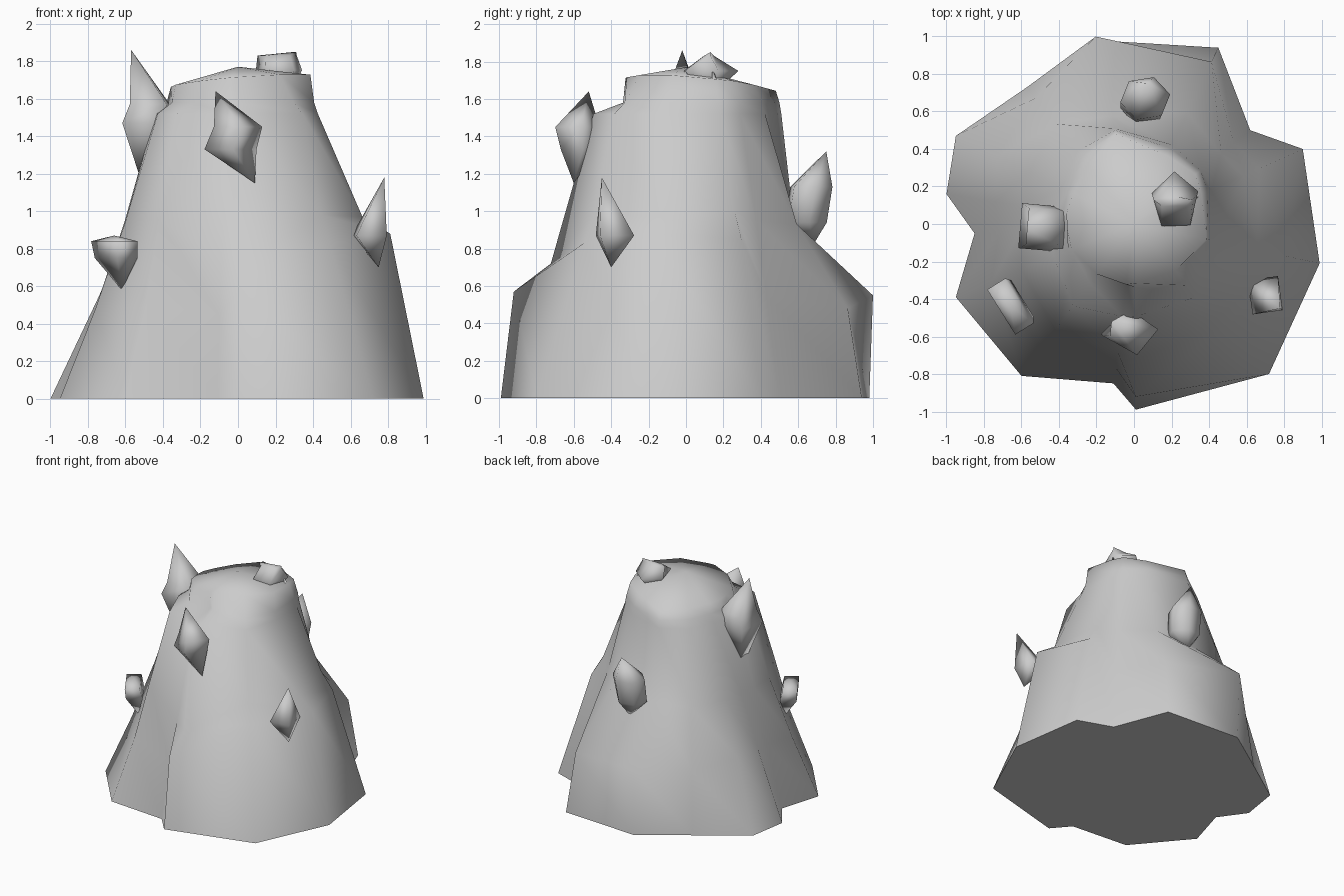
import bpy, bmesh
from math import cos, sin, pi, radians
from mathutils import Vector

cube = bpy.data.objects.get("Cube")
if cube:
    bpy.data.objects.remove(cube)

# single stone colour
stone = bpy.data.materials.new("stone_grey")
stone.use_nodes = True
stone.diffuse_color = (0.6, 0.6, 0.6, 1)
stone.node_tree.nodes["Principled BSDF"].inputs["Base Color"].default_value = (0.6, 0.6, 0.6, 1)


def finish(name, bm, angle):
    """Turn a bmesh into a named, smooth-shaded object."""
    bmesh.ops.recalc_face_normals(bm, faces=bm.faces)
    mesh = bpy.data.meshes.new(name)
    bm.to_mesh(mesh)
    bm.free()
    mesh.materials.append(stone)
    obj = bpy.data.objects.new(name, mesh)
    bpy.context.collection.objects.link(obj)
    bpy.ops.object.select_all(action='DESELECT')
    obj.select_set(True)
    bpy.context.view_layer.objects.active = obj
    bpy.ops.object.shade_smooth_by_angle(angle=radians(angle))


def skin(bm, rings):
    """Bridge successive vertex rings with quads."""
    for low, high in zip(rings, rings[1:]):
        n = len(low)
        for i in range(n):
            j = (i + 1) % n
            bm.faces.new((low[i], low[j], high[j], high[i]))


def fan(bm, ring, tip):
    point = bm.verts.new(tip)
    for i, v in enumerate(ring):
        bm.faces.new((v, ring[(i + 1) % len(ring)], point))


# mound columns: foot x, y, then (scale, height) of shoulder and neck,
# then scale of the ledge, of the ledge's inner edge and of the rim
columns = [
    (-.20, .98, 1.02, .55, .59, .93, .52, .51, .49),
    (.45, .94, .92, .48, .63, .93, .45, .43, .39),
    (.62, .50, .86, .55, .75, .95, .58, .57, .53),
    (.90, .40, .74, .85, .65, 1.0, .46, .44, .40),
    (.99, -.21, .82, .88, .67, .97, .43, .41, .39),
    (.72, -.80, .68, .83, .62, .98, .48, .41, .31),
    (.01, -.99, .93, .57, .73, .72, .50, .34, .32),
    (-.11, -.85, .90, .45, .80, .75, .58, .36, .38),
    (-.60, -.81, .82, .50, .70, .95, .54, .39, .33),
    (-.95, -.39, .80, .48, .63, .95, .45, .37, .35),
    (-.85, -.05, .85, .50, .71, .95, .52, .42, .42),
    (-1.0, .16, .74, .55, .57, .95, .42, .38, .36),
    (-.95, .47, .77, .55, .59, .95, .41, .37, .34),
    (-.57, .73, .92, .50, .73, .95, .53, .49, .43),
]
bm = bmesh.new()
rings = [[] for _ in range(6)]
for x, y, s1, z1, s2, z2, s3, s4, s5 in columns:
    rim_z = 1.69 + .08 * s5 * (x - y)
    levels = [(1, 0), (s1, z1), (s2, z2), (s3, 1.52), (s4, 1.58), (s5, rim_z)]
    for ring, (s, z) in zip(rings, levels):
        ring.append(bm.verts.new((x * s, y * s, z)))
skin(bm, rings)
fan(bm, rings[-1], (0, 0, 1.77))
bm.faces.new(list(reversed(rings[0])))
finish("rock_mound", bm, 84)


def shard(name, bottom, top, bands, sides=4, spin=45, turn=0):
    """Pointed crystal: bands are (centre, radius x, radius y)."""
    bm = bmesh.new()
    rings = []
    c, s = cos(radians(turn)), sin(radians(turn))
    for centre, rx, ry in bands:
        ring = []
        for i in range(sides):
            a = 2 * pi * i / sides + radians(spin)
            u, v = rx * cos(a), ry * sin(a)
            ring.append(bm.verts.new(Vector(centre) + Vector((u * c - v * s, u * s + v * c, 0))))
        rings.append(ring)
    skin(bm, rings)
    fan(bm, rings[0], bottom)
    fan(bm, rings[-1], top)
    finish(name, bm, 130)


# crystals scattered over the mound
shard("tall_shard", (-.48, -.03, 1.05), (-.57, -.02, 1.86),
      [((-.48, -.02, 1.47), .18, .17), ((-.47, -.02, 1.57), .14, .14)], turn=-5)
shard("front_shard", (.09, -.60, 1.15), (-.12, -.52, 1.64),
      [((-.04, -.57, 1.33), .14, .10), ((0, -.58, 1.45), .13, .12)], spin=0, turn=8)
shard("side_shard", (.75, -.40, .70), (.78, -.45, 1.18),
      [((.70, -.38, .87), .115, .13)], turn=8)
shard("low_shard", (-.62, -.43, .58), (-.66, -.43, .87),
      [((-.65, -.43, .75), .09, .16), ((-.66, -.44, .84), .08, .20)], turn=32)
shard("summit_shard", (.22, .12, 1.60), (.31, .13, 1.85),
      [((.22, .12, 1.75), .13, .16), ((.21, .12, 1.83), .11, .03)], sides=5, spin=20)
shard("back_shard", (.04, .68, .82), (.07, .75, 1.32),
      [((.05, .64, .94), .125, .12), ((.06, .67, 1.13), .135, .12)], sides=6, spin=10)
shard("summit_drip", (.345, .16, 1.62), (.32, .14, 1.77),
      [((.35, .16, 1.65), .02, .025)], sides=6)
